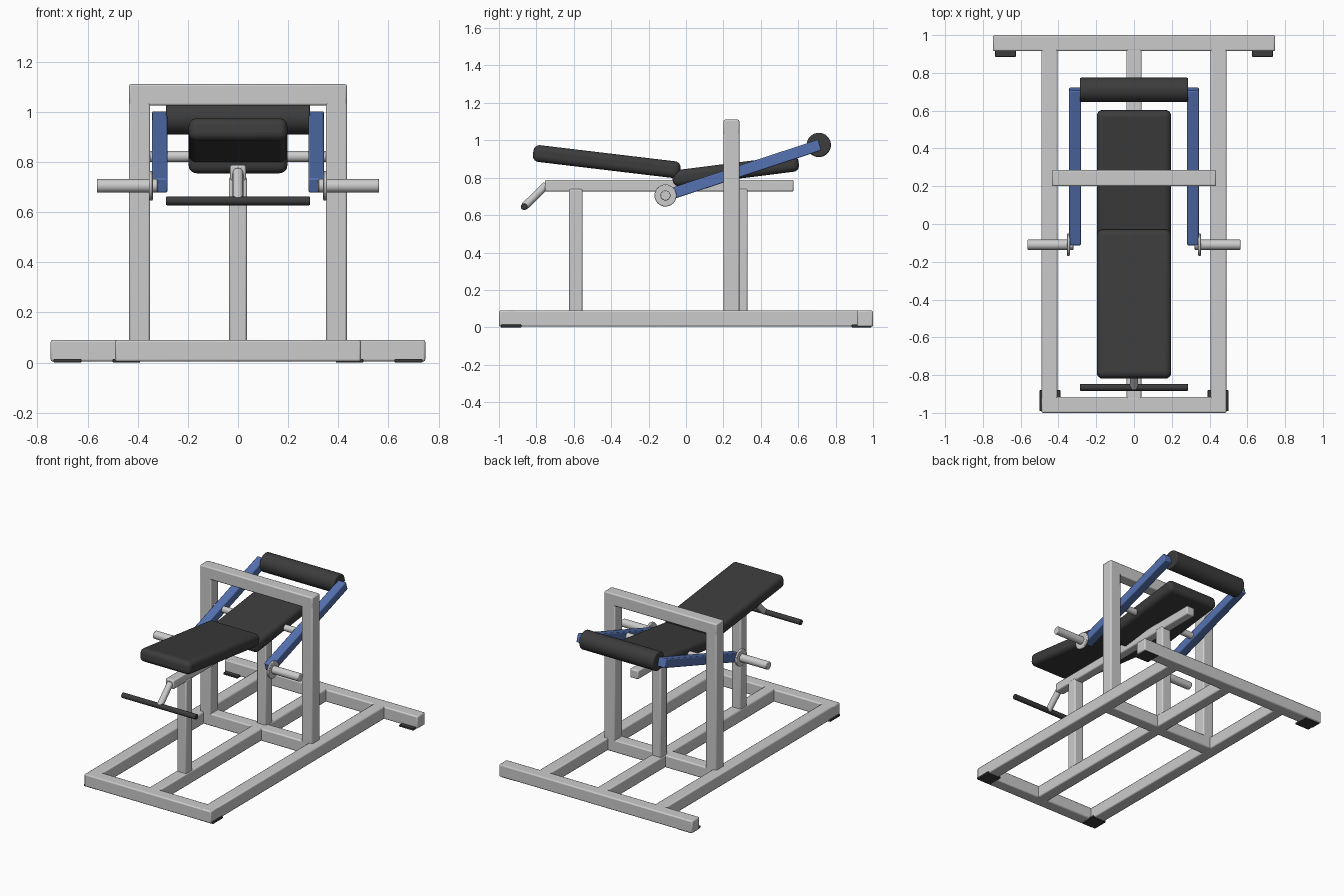
import bpy, math
from mathutils import Vector

if "Cube" in bpy.data.objects:
    bpy.data.objects.remove(bpy.data.objects["Cube"])


def material(name, rgb):
    m = bpy.data.materials.new(name)
    m.diffuse_color = (*rgb, 1)
    m.use_nodes = True
    m.node_tree.nodes["Principled BSDF"].inputs["Base Color"].default_value = m.diffuse_color
    return m


DARK = material("dark_padding", (0.045, 0.045, 0.045))
BLUE = material("blue_paint", (0.09, 0.17, 0.45))


def finish(ob, name, mat, bevel, seg):
    ob.name = name
    bpy.ops.object.transform_apply(location=False, rotation=False, scale=True)
    if mat:
        ob.data.materials.append(mat)
    if bevel:
        b = ob.modifiers.new("bevel", 'BEVEL')
        b.width, b.segments = bevel, seg
        b.limit_method = 'ANGLE'
    bpy.ops.object.shade_smooth_by_angle(angle=math.radians(40))
    return ob


def box(name, x, y, z, mat=None, bevel=0.008, seg=2, tilt=0):
    """Box from (min, max) ranges, optionally tilted about x."""
    r = (x, y, z)
    bpy.ops.mesh.primitive_cube_add(size=1, location=[(a + b) / 2 for a, b in r],
                                    rotation=(math.radians(tilt), 0, 0))
    ob = bpy.context.object
    ob.scale = [b - a for a, b in r]
    return finish(ob, name, mat, bevel, seg)


def rod(name, p, q, radius, mat=None, bevel=0.004, seg=2):
    """Cylinder between two points."""
    p, q = Vector(p), Vector(q)
    bpy.ops.mesh.primitive_cylinder_add(
        vertices=32, radius=radius, depth=(q - p).length, location=(p + q) / 2,
        rotation=(q - p).to_track_quat('Z', 'Y').to_euler())
    return finish(bpy.context.object, name, mat, bevel, seg)


Z = (0.004, 0.09)          # height of the floor frame
U = (0.20, 0.285)          # depth of the arch

# Floor frame
box("rear_floor_bar", (-0.747, 0.747), (0.915, 1.0), Z)
box("front_floor_bar", (-0.49, 0.49), (-1.0, -0.915), Z)
box("middle_floor_bar", (-0.43, 0.43), U, Z)
box("centre_floor_rail", (-0.04, 0.04), (-0.93, 0.93), Z)

# Bench posts and beam
box("front_post", (-0.036, 0.036), (-0.625, -0.553), (0.05, 0.74))
box("rear_post", (-0.036, 0.036), (0.258, 0.33), (0.05, 0.74))
box("bench_beam", (-0.032, 0.032), (-0.755, 0.575), (0.726, 0.788))

# Arch over the bench
box("arch_top", (-0.435, 0.435), U, (1.025, 1.11))

# Mirrored parts
for s, side in ((-1, "left"), (1, "right")):
    def xr(a, b):
        return tuple(sorted((s * a, s * b)))
    box(side + "_floor_rail", xr(0.405, 0.49), (-0.99, 0.99), Z)
    box(side + "_upright", xr(0.35, 0.435), U, (0.006, 1.108))
    box(side + "_rear_foot", xr(0.625, 0.735), (0.885, 0.992), (0, 0.014), DARK, 0.003)
    box(side + "_front_foot", xr(0.39, 0.50), (-0.99, -0.88), (0, 0.014), DARK, 0.003)
    # Lifting arm running from weight peg to roller
    length = math.hypot(0.82, 0.27)
    box(side + "_arm", xr(0.281, 0.343), (0.305 - length / 2, 0.305 + length / 2),
        (0.81, 0.87), BLUE, 0.006, tilt=math.degrees(math.atan2(0.27, 0.82)))
    rod(side + "_weight_collar", (s * 0.34, -0.11, 0.705), (s * 0.355, -0.11, 0.705), 0.059)
    rod(side + "_weight_peg", (s * 0.32, -0.11, 0.705), (s * 0.563, -0.11, 0.705), 0.027)

# Pivot axle and roller
rod("pivot_axle", (-0.37, 0.243, 0.822), (0.37, 0.243, 0.822), 0.022)
rod("leg_roller", (-0.287, 0.71, 0.975), (0.287, 0.71, 0.975), 0.065, DARK, 0.008, 3)

# Cushions
box("front_cushion", (-0.197, 0.197), (-0.82, -0.028), (0.841, 0.931), DARK, 0.032, 5, tilt=-6.8)
box("rear_cushion", (-0.197, 0.197), (-0.075, 0.605), (0.793, 0.88), DARK, 0.032, 5, tilt=7.2)

# Hand grip below the front cushion
rod("grip_stem", (0, -0.745, 0.762), (0, -0.865, 0.645), 0.021)
rod("grip_bar", (-0.287, -0.865, 0.645), (0.287, -0.865, 0.645), 0.018, DARK)
